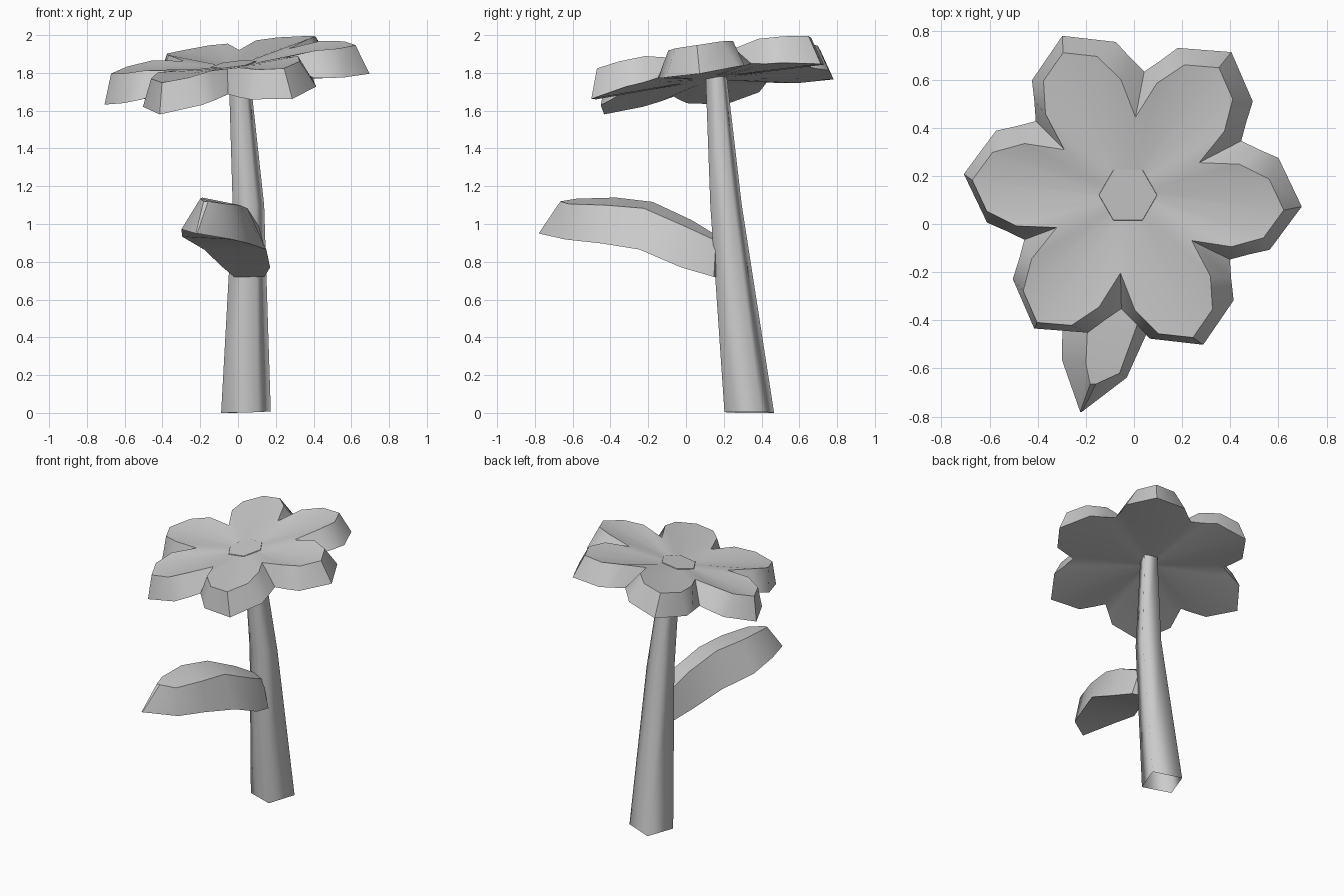
import bpy
import math
from mathutils import Vector

cube = bpy.data.objects.get("Cube")
if cube:
    bpy.data.objects.remove(cube, do_unlink=True)

# One plain grey for the whole flower
grey = bpy.data.materials.new("light_grey")
grey.use_nodes = True
colour = (0.6, 0.6, 0.6, 1.0)
grey.diffuse_color = colour
grey.node_tree.nodes["Principled BSDF"].inputs["Base Color"].default_value = colour


def skin_rings(name, rings, cap_start, cap_end, sharp_angle):
    """Join closed rings of equal length with quads and cap the chosen ends."""
    count = len(rings[0])
    points = [point for ring in rings for point in ring]
    faces = []
    for level in range(len(rings) - 1):
        for i in range(count):
            j = (i + 1) % count
            low, high = level * count, (level + 1) * count
            faces.append((low + i, low + j, high + j, high + i))

    def cap(start, flip):
        centre = sum((Vector(p) for p in points[start:start + count]), Vector()) / count
        points.append(centre)
        hub = len(points) - 1
        for i in range(count):
            a, b = start + i, start + (i + 1) % count
            faces.append((hub, b, a) if flip else (hub, a, b))

    if cap_start:
        cap(0, True)
    if cap_end:
        cap((len(rings) - 1) * count, False)
    mesh = bpy.data.meshes.new(name)
    mesh.from_pydata(points, [], faces)
    mesh.validate()
    mesh.materials.append(grey)
    obj = bpy.data.objects.new(name, mesh)
    bpy.context.collection.objects.link(obj)
    bpy.ops.object.select_all(action='DESELECT')
    obj.select_set(True)
    bpy.context.view_layer.objects.active = obj
    bpy.ops.object.shade_smooth_by_angle(angle=math.radians(sharp_angle))
    return obj


# Stem: square section, tapering and bending, open at the bottom
def stem_ring(x, y, z, radius):
    ring = []
    for corner in range(4):
        angle = math.radians(25 + 90 * corner)
        ring.append(Vector((x + radius * math.cos(angle), y + radius * math.sin(angle), z)))
    return ring


stem_path = [(0.042, 0.335, 0, 0.145), (0.055, 0.212, 1.1, 0.092), (0.008, 0.16, 1.78, 0.062)]
stem_rings = [stem_ring(*station) for station in stem_path]
for point in stem_rings[0]:
    point.z = max(0, point.x - 0.04) * 0.06
skin_rings("stem", stem_rings, False, False, 100)


# Blossom: everything is placed by angle, radius and drop below a tilted plane
def on_blossom(angle, radius, drop, shift=0):
    turn = math.radians(angle)
    x = -0.025 + shift + radius * math.cos(turn)
    y = 0.12 + shift + radius * math.sin(turn)
    return Vector((x, y, 1.858 + 0.13 * x + 0.14 * y - drop))


# Half a petal from notch to tip: rim angle, radius, drop, then the same for the hem
half_petal = [(30, 0.325, 0, 30, 0.495, 0.115),
              (21, 0.48, -0.02, 23.5, 0.55, 0.13),
              (12, 0.59, -0.01, 18, 0.62, 0.14),
              (0, 0.65, 0, 0, 0.705, 0.163)]
petal = [(-a, r, d, -b, s, e) for a, r, d, b, s, e in half_petal] + half_petal[2:0:-1]
underside, hem, rim, inner = [], [], [], []
for index in range(6):
    axis = 54.5 + 60 * index
    for rim_angle, rim_radius, rim_drop, hem_angle, hem_radius, hem_drop in petal:
        underside.append(on_blossom(axis + rim_angle, 0.12, 0.11))
        hem.append(on_blossom(axis + hem_angle, hem_radius, hem_drop, 0.02))
        rim.append(on_blossom(axis + rim_angle, rim_radius, rim_drop))
        inner.append(on_blossom(axis + rim_angle, 0.11, 0.03))
skin_rings("petals", [underside, hem, rim, inner], True, True, 48)

# Small six-sided centre plate
plate_low = [on_blossom(60 * i, 0.124, 0.04) for i in range(6)]
plate_top = [on_blossom(60 * i, 0.12, 0.025) for i in range(6)]
skin_rings("flower_centre", [plate_low, plate_top], True, True, 30)

# Leaf: arched section wider at the hem than on top
# Each station: y, then middle x, height and half width of top and of hem, hem lean
leaf_stations = [(0.17, 0.045, 0.92, 0.04, 0.06, 0.72, 0.08, 0),
                 (0.01, 0.035, 1.005, 0.075, 0.045, 0.77, 0.125, 0),
                 (-0.20, -0.035, 1.10, 0.085, -0.015, 0.865, 0.165, 0),
                 (-0.40, -0.09, 1.12, 0.10, -0.12, 0.915, 0.175, 0.1),
                 (-0.60, -0.13, 1.12, 0.07, -0.165, 0.945, 0.135, 0.2)]


def across(x, y, z, half, side, lean):
    return Vector((x + half * side, y - 0.28 * half * side, z - lean * half * side))


leaf_rings = []
for y, top_x, top_z, top_half, hem_x, hem_z, hem_half, lean in leaf_stations:
    leaf_rings.append([across(top_x, y, top_z, top_half, -1, 0.2),
                       across(top_x, y, top_z, top_half, 1, 0.2),
                       across(hem_x, y, hem_z, hem_half, 1, lean),
                       across(hem_x, y, hem_z, hem_half, -1, lean)])
# Pointed tip
tip_top, tip_hem = Vector((-0.17, -0.665, 1.12)), Vector((-0.22, -0.78, 0.95))
nudge = Vector((0.012, 0, 0))
leaf_rings.append([tip_top - nudge, tip_top + nudge, tip_hem + nudge * 0.3, tip_hem - nudge * 0.3])
leaf_rings.reverse()
skin_rings("leaf", leaf_rings, True, True, 35)
